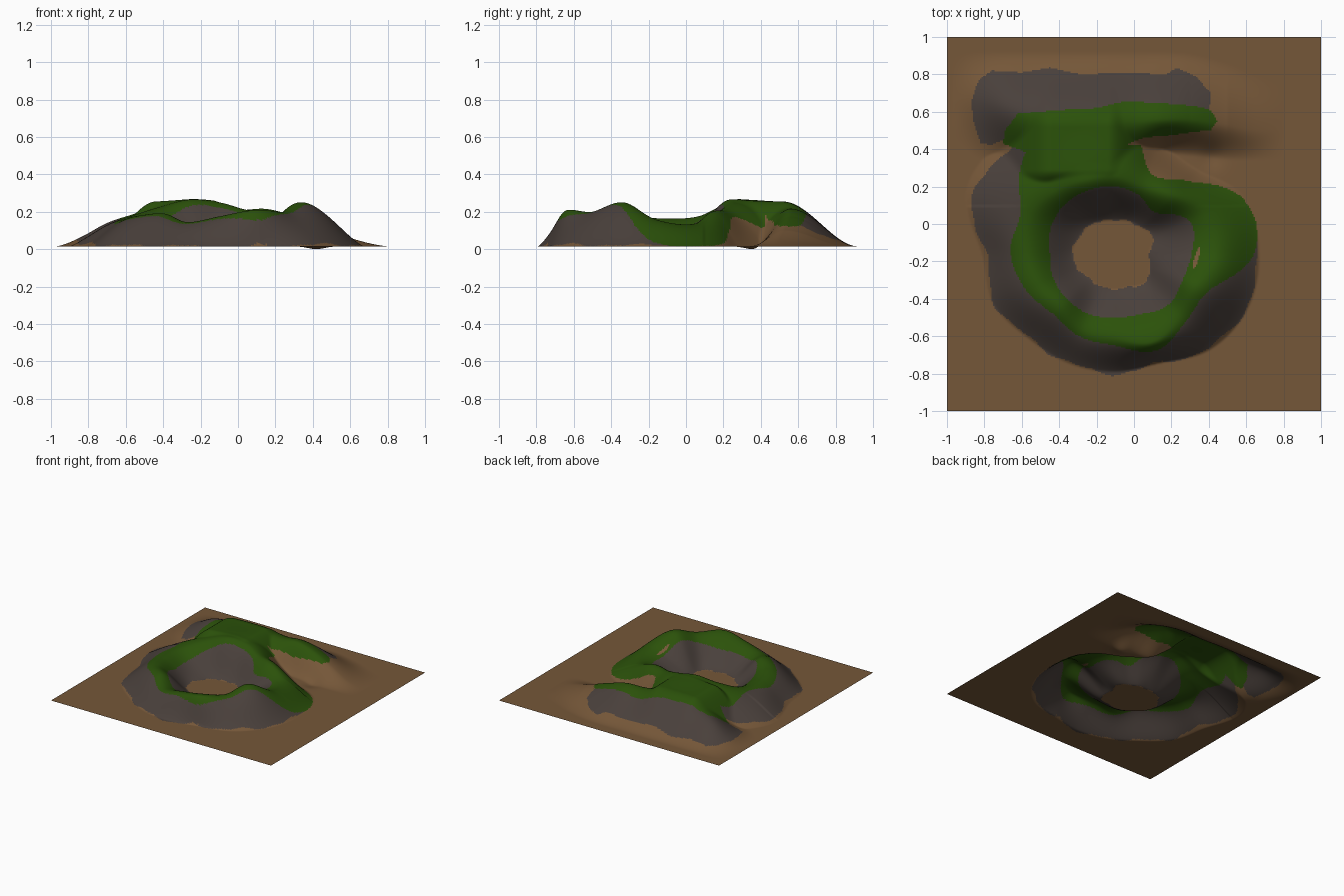
import bpy, bmesh, math

if "Cube" in bpy.data.objects:
    bpy.data.objects.remove(bpy.data.objects["Cube"])

N = 260            # grid cells per side
BASE = 0.015       # level of the flat dirt
CX, CY = -0.1, -0.15   # crater centre

# Crater ring, every 22.5 degrees counter-clockwise from +x
HOLE = [.18, .22, .19, .18, .17, .18, .20, .21, .23, .22, .20, .20, .20, .20, .23, .20]
GRASS_IN = [.41, .43, .30, .33, .35, .36, .37, .37, .35, .36, .36, .36, .35, .36, .40, .39]
CREST = [.53, .50, .42, .38, .41, .42, .46, .50, .47, .45, .42, .45, .46, .52, .49, .48]
HEIGHT = [.155, .135, .20, .21, .25, .265, .22, .17, .165, .18, .19, .145, .175, .21, .20, .25]
GRASS_OUT = [.745, .74, .54, .47, .80, .80, .70, .55, .56, .52, .47, .49, .50, .57, .53, .54]
ROCK_OUT = [.76, .70, .40, .40, .90, .90, .78, .83, .69, .70, .65, .64, .65, .64, .72, .76]
FOOT = [.77, .75, .62, .64, .85, .92, .86, .86, .72, .71, .655, .645, .64, .64, .73, .77]

# Back ridge along x: (x, crest y, height, south foot y, north foot y)
RIDGE = [(-.97, .66, .015, .45, .90), (-.85, .65, .06, .36, .92), (-.70, .62, .14, .30, .92),
         (-.55, .57, .19, .20, .92), (-.42, .53, .24, .15, .92), (-.20, .54, .24, .15, .92),
         (0, .55, .21, .25, .92), (.15, .56, .215, .36, .92), (.30, .56, .175, .36, .91),
         (.50, .53, .10, .34, .86), (.65, .50, .045, .34, .80), (.80, .50, .015, .34, .75)]

# Outlines on the back ridge
GRASS_PATCH = [(-.70, .43), (-.69, .50), (-.62, .59), (-.40, .61), (-.20, .62), (-.05, .655),
               (.15, .645), (.33, .63), (.41, .61), (.445, .55), (.41, .50), (.34, .495),
               (.20, .475), (.05, .46), (-.03, .43), (-.01, .36), (.04, .28), (.10, .24),
               (0, .18), (-.40, .13), (-.58, .25), (-.57, .38), (-.62, .40)]
ROCK_PATCH = [(-.82, .43), (-.86, .55), (-.87, .66), (-.83, .77), (-.76, .82), (-.60, .81),
              (-.45, .835), (-.28, .80), (-.05, .81), (.17, .80), (.23, .835), (.33, .79),
              (.41, .70), (.40, .60), (0, .55), (-.60, .50), (-.70, .45), (-.76, .425)]


def smooth(t):
    t = min(1, max(0, t))
    return t * t * (3 - 2 * t)


def spline(p0, p1, p2, p3, t):
    return 0.5 * (2 * p1 + (p2 - p0) * t + (2 * p0 - 5 * p1 + 4 * p2 - p3) * t * t
                  + (3 * p1 - p0 - 3 * p2 + p3) * t ** 3)


def around(table, ang):
    u = ang / (2 * math.pi) * 16
    i = math.floor(u)
    return spline(*[table[(i + k) % 16] for k in (-1, 0, 1, 2)], u - i)


def polar(x, y):
    return math.hypot(x - CX, y - CY), math.atan2(y - CY, x - CX) % (2 * math.pi)


def slope(t, bulge):
    # hillside: 1 at the crest, 0 at the foot
    t = min(1, max(0, t))
    return (1 - bulge) * smooth(t) + bulge * math.sin(t * math.pi / 2)


def ring_height(x, y):
    r, a = polar(x, y)
    if r > 1.0:
        return 0
    c, h = around(CREST, a), around(HEIGHT, a) - BASE
    if r < c:
        foot = around(HOLE, a)
        return h * slope((r - foot) / (c - foot), 0.45)
    foot = around(FOOT, a)
    return h * slope((r - foot) / (c - foot), 0.6 if y < .1 else 0.4)


def ridge_height(x, y):
    if not RIDGE[0][0] < x < RIDGE[-1][0]:
        return 0
    i = max(k for k in range(len(RIDGE) - 1) if RIDGE[k][0] <= x)
    rows = [RIDGE[min(len(RIDGE) - 1, max(0, i + k))] for k in (-1, 0, 1, 2)]
    t = (x - rows[1][0]) / (rows[2][0] - rows[1][0])
    c, h, south, north = [spline(*[r[k] for r in rows], t) for k in (1, 2, 3, 4)]
    foot = south if y < c else north
    return max(0, h - BASE) * smooth((y - foot) / (c - foot))


def plateau_height(x, y):
    # grassy shoulder joining the crater to the back ridge
    dx = max(0, (-.44 - x) / .32, (x + .14) / .30)
    dy = max(0, (.29 - y) / .24, (y - .52) / .38)
    top = .238 + .012 * math.exp(-((x + .25) ** 2 + (y - .3) ** 2) / .02)
    return top * smooth(1 - math.hypot(dx, dy))


def smooth_max(a, b, k=0.03):
    if min(a, b) <= 0:
        return max(a, b)
    blend = max(0, k - abs(a - b)) / k * min(1, min(a, b) / k)
    return max(a, b) + blend * blend * k * 0.25


def height(x, y):
    h = smooth_max(ring_height(x, y), ridge_height(x, y))
    h = smooth_max(h, plateau_height(x, y), 0.015)
    dip = 0.015 * math.exp(-((x - .42) ** 2 + (y - .36) ** 2) / 0.004)
    return BASE + h - dip


def inside(x, y, poly):
    hit = False
    for (x1, y1), (x2, y2) in zip(poly, poly[1:] + poly[:1]):
        if (y1 > y) != (y2 > y) and x < (x2 - x1) * (y - y1) / (y2 - y1) + x1:
            hit = not hit
    return hit


def ground_type(x, y):
    # 0 dirt, 1 rock, 2 grass
    r, a = polar(x, y)
    if y > .1 and r > around(GRASS_IN, a) and inside(x, y, GRASS_PATCH):
        return 2
    if ((x - .335 - .3 * (y + .18)) / .012) ** 2 + ((y + .18) / .06) ** 2 < 1:
        return 0    # bare spot on the inner wall
    if r < 1:
        wob = 0.008 * math.sin(11 * a) + 0.005 * math.sin(23 * a + 1)
        if r < around(HOLE, a) + wob * 0.5:
            return 0
        if r < around(GRASS_IN, a):
            return 1
        if y < .42 and r < around(GRASS_OUT, a):
            return 2
        if y < .42 and r < around(ROCK_OUT, a) + wob:
            return 1
    if y > .4 and inside(x, y, ROCK_PATCH):
        return 1
    return 0


# Materials
mesh = bpy.data.meshes.new("terrain")
for name, col in (("dirt_brown", (.178, .095, .040)), ("rock_grey", (.067, .051, .044)),
                  ("grass_green", (.024, .083, .003))):
    m = bpy.data.materials.new(name)
    m.diffuse_color = (*col, 1)
    m.use_nodes = True
    m.node_tree.nodes["Principled BSDF"].inputs["Base Color"].default_value = m.diffuse_color
    mesh.materials.append(m)

# Terrain sheet: flat grid raised into the crater ring, plateau and back ridge
bm = bmesh.new()
bmesh.ops.create_grid(bm, x_segments=N, y_segments=N, size=1)
for f in bm.faces:
    c = f.calc_center_median()
    f.material_index = ground_type(c.x, c.y)
    f.smooth = True
for v in bm.verts:
    v.co.z = height(v.co.x, v.co.y)
bm.to_mesh(mesh)
bm.free()
terrain = bpy.data.objects.new("terrain", mesh)
bpy.context.collection.objects.link(terrain)
